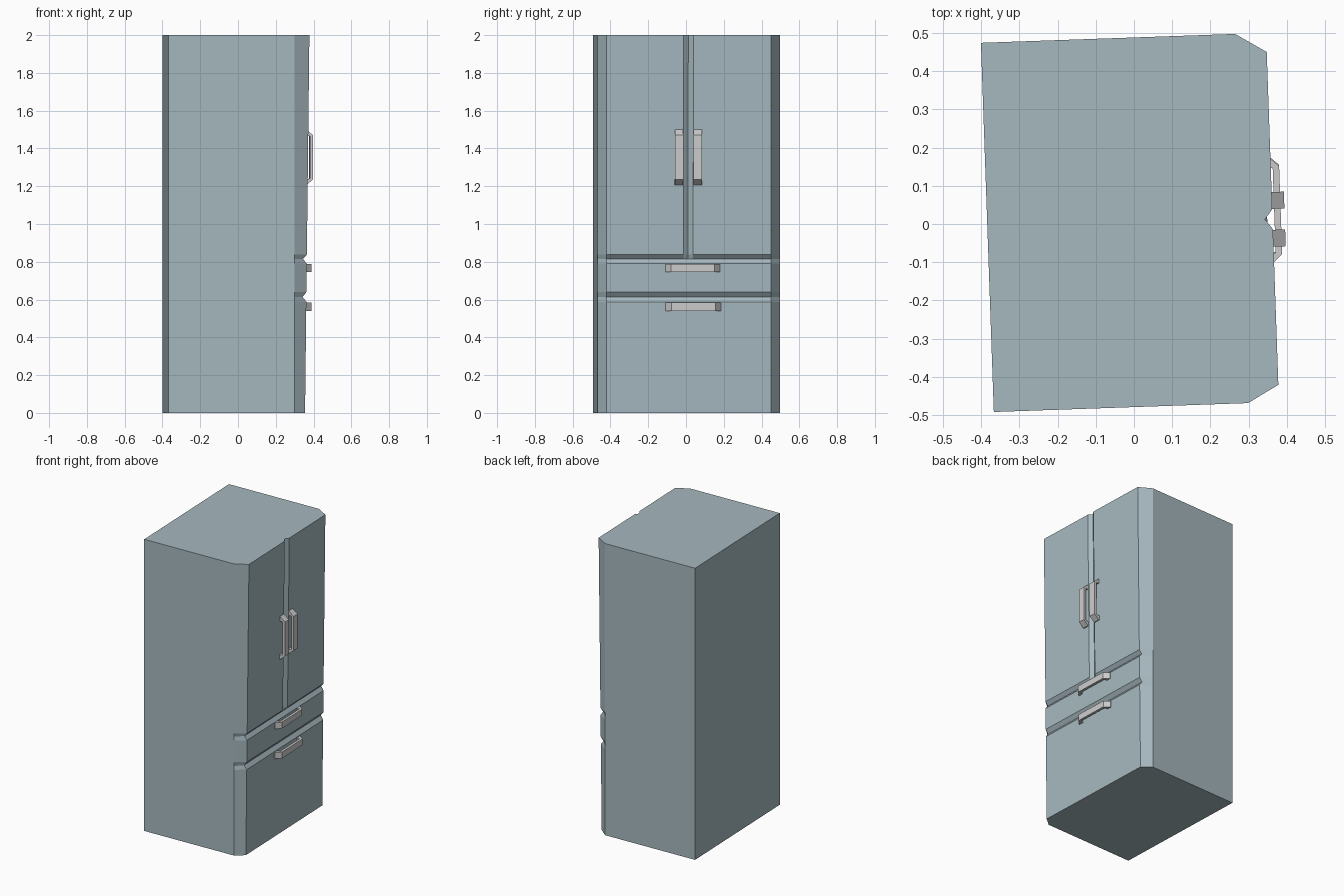
import bpy, bmesh, math

if "Cube" in bpy.data.objects:
    bpy.data.objects.remove(bpy.data.objects["Cube"])

TURN = math.radians(2)          # whole fridge is turned slightly in plan
GROOVE = 0.02


def front_x(z):
    """Front face leans outward slightly towards the top."""
    return 0.340 + 0.0115 * z


def finish(bm, name, material=None):
    bmesh.ops.recalc_face_normals(bm, faces=bm.faces)
    mesh = bpy.data.meshes.new(name)
    bm.to_mesh(mesh)
    bm.free()
    obj = bpy.data.objects.new(name, mesh)
    obj.rotation_euler.z = TURN
    bpy.context.collection.objects.link(obj)
    if material:
        mesh.materials.append(material)
    return obj


# Cabinet: plan sections lofted upward, dipping in at the seams
def section(z, edge_depth, seam_depth):
    f = front_x(z)
    e = f - edge_depth
    return [(-0.384, -0.479, z), (0.282, -0.479, z), (e, -0.434, z),
            (e, -0.026, z), (f - seam_depth, 0, z), (e, 0.026, z),
            (e, 0.438, z), (0.282, 0.488, z), (-0.384, 0.488, z)]


G = GROOVE
levels = [(0, 0, 0), (0.588, 0, 0), (0.614, G, G), (0.64, 0, 0),
          (0.79, 0, 0), (0.815, G, G), (0.838, 0, G), (2, 0, G)]
paint = bpy.data.materials.new("blue_grey_paint")
paint.diffuse_color = (0.38, 0.48, 0.52, 1)
paint.use_nodes = True
paint.node_tree.nodes["Principled BSDF"].inputs["Base Color"].default_value = paint.diffuse_color

bm = bmesh.new()
rings = [[bm.verts.new(p) for p in section(*lv)] for lv in levels]
for lo, hi in zip(rings, rings[1:]):
    for i in range(len(lo)):
        j = (i + 1) % len(lo)
        bm.faces.new((lo[i], lo[j], hi[j], hi[i]))
bm.faces.new(rings[0])
bm.faces.new(rings[-1])
finish(bm, "cabinet", paint)


# Handles: bracket profile with slanted ends, extruded to its width
def handle(name, y, z, half_len, width, out, vertical):
    base = front_x(z) - 0.006
    inner = out - 0.017
    L = half_len
    half = [(L - 0.034, inner), (L - 0.03, base), (L, base),
            (L, front_x(z) + 0.004), (L - 0.03, out)]
    profile = half + [(-t, x) for t, x in reversed(half)]
    bm = bmesh.new()
    sides = []
    for s in (-width / 2, width / 2):
        sides.append([bm.verts.new((x, y + s, z + t) if vertical
                                   else (x, y + t, z + s))
                      for t, x in profile])
    a, b = sides
    n = len(profile)
    for i in range(n):
        j = (i + 1) % n
        bm.faces.new((a[i], a[j], b[j], b[i]))
    bm.faces.new(a)
    bm.faces.new(b)
    finish(bm, name)


handle("left_door_handle", -0.050, 1.353, 0.147, 0.044, 0.395, True)
handle("right_door_handle", 0.049, 1.353, 0.147, 0.044, 0.395, True)
handle("upper_drawer_handle", 0.023, 0.768, 0.145, 0.043, 0.385, False)
handle("lower_drawer_handle", 0.026, 0.562, 0.146, 0.043, 0.385, False)
